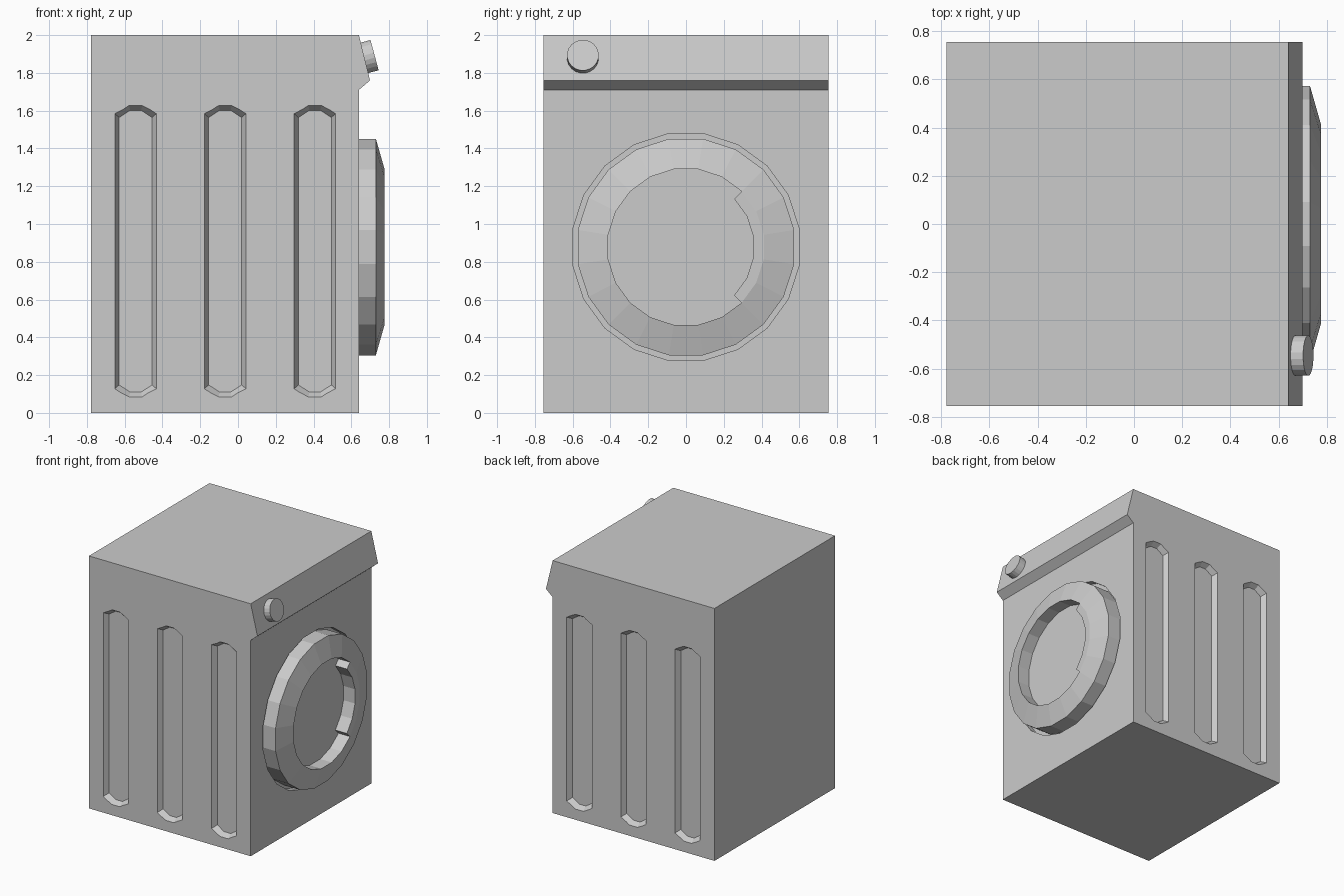
import bpy, bmesh
from math import cos, sin, radians
from mathutils import Vector

if "Cube" in bpy.data.objects:
    bpy.data.objects.remove(bpy.data.objects["Cube"])

SIDES = 20
DOOR_Z = 0.878


def loft(name, rings, caps=True):
    """Skin a sequence of equal-length closed rings."""
    bm = bmesh.new()
    rows = [[bm.verts.new(p) for p in ring] for ring in rings]
    n = len(rows[0])
    for a, b in zip(rows, rows[1:]):
        for i in range(n):
            j = (i + 1) % n
            bm.faces.new((a[i], a[j], b[j], b[i]))
    if caps:
        bm.faces.new(rows[0][::-1])
        bm.faces.new(rows[-1])
    bmesh.ops.recalc_face_normals(bm, faces=bm.faces)
    mesh = bpy.data.meshes.new(name)
    bm.to_mesh(mesh)
    bm.free()
    obj = bpy.data.objects.new(name, mesh)
    bpy.context.collection.objects.link(obj)
    return obj


def polar(r, x, deg):
    return Vector((x, r * cos(radians(deg)), DOOR_Z + r * sin(radians(deg))))


def circle(r, x):
    return [polar(r, x, 9 + 360 / SIDES * i) for i in range(SIDES)]


def slot_ring(cx, side, t):
    """Slot outline; t = 0 on the panel surface, t = 1 at the slot floor."""
    hw, flat = 0.11 - 0.023 * t, 0.035 - 0.006 * t
    top, shoulder = 0.771 - 0.025 * t, 0.728 - 0.02 * t
    half = [(hw, shoulder), (flat, top), (-flat, top), (-hw, shoulder)]
    pts = half + [(-u, -v) for u, v in half]
    return [(cx + u, side * (0.755 - 0.04 * t), 0.856 + v) for u, v in pts]


def cut(target, cutter):
    cutter.hide_render = True
    mod = target.modifiers.new("cut", 'BOOLEAN')
    mod.operation = 'DIFFERENCE'
    mod.solver = 'EXACT'
    mod.object = cutter
    bpy.context.view_layer.objects.active = target
    bpy.ops.object.modifier_apply(modifier=mod.name)
    bpy.data.objects.remove(cutter)


# cabinet with overhanging control panel
profile = [(-0.778, 0), (0.64, 0), (0.64, 1.71), (0.699, 1.76), (0.64, 2), (-0.778, 2)]
cabinet = loft("cabinet", [[(x, y, z) for x, z in profile] for y in (-0.755, 0.755)])

# pressed slots in both side panels
for side in (-1, 1):
    for cx in (-0.542, -0.068, 0.407):
        cut(cabinet, loft("slot_cutter", [slot_ring(cx, side, t) for t in (-1, 1)]))

# shallow round recess behind the door
cut(cabinet, loft("door_recess_cutter", [circle(0.607, 0.59), circle(0.607, 0.70)]))

# door: outer wall, bevelled rim, inner wall and window
loft("door", [circle(r, x) for r, x in
              ((0.58, 0.58), (0.58, 0.73), (0.417, 0.776), (0.417, 0.675))])

# door grip thickening the inner rim
grip = ((0.361, 0.67), (0.361, 0.776), (0.417, 0.776), (0.417, 0.67))
loft("door_grip", [[polar(r, x, a) for r, x in grip] for a in range(-45, 46, 18)])

# dial, square to the sloped panel
axis = Vector((cos(radians(15)), 0, sin(radians(15))))
up = Vector((-axis.z, 0, axis.x))
face = Vector((0.723, -0.546, 1.894))
loft("dial", [[face - axis * d + 0.084 * (Vector((0, 1, 0)) * cos(a) + up * sin(a))
               for a in [radians(9 + 18 * i) for i in range(SIDES)]] for d in (0.06, 0)])
